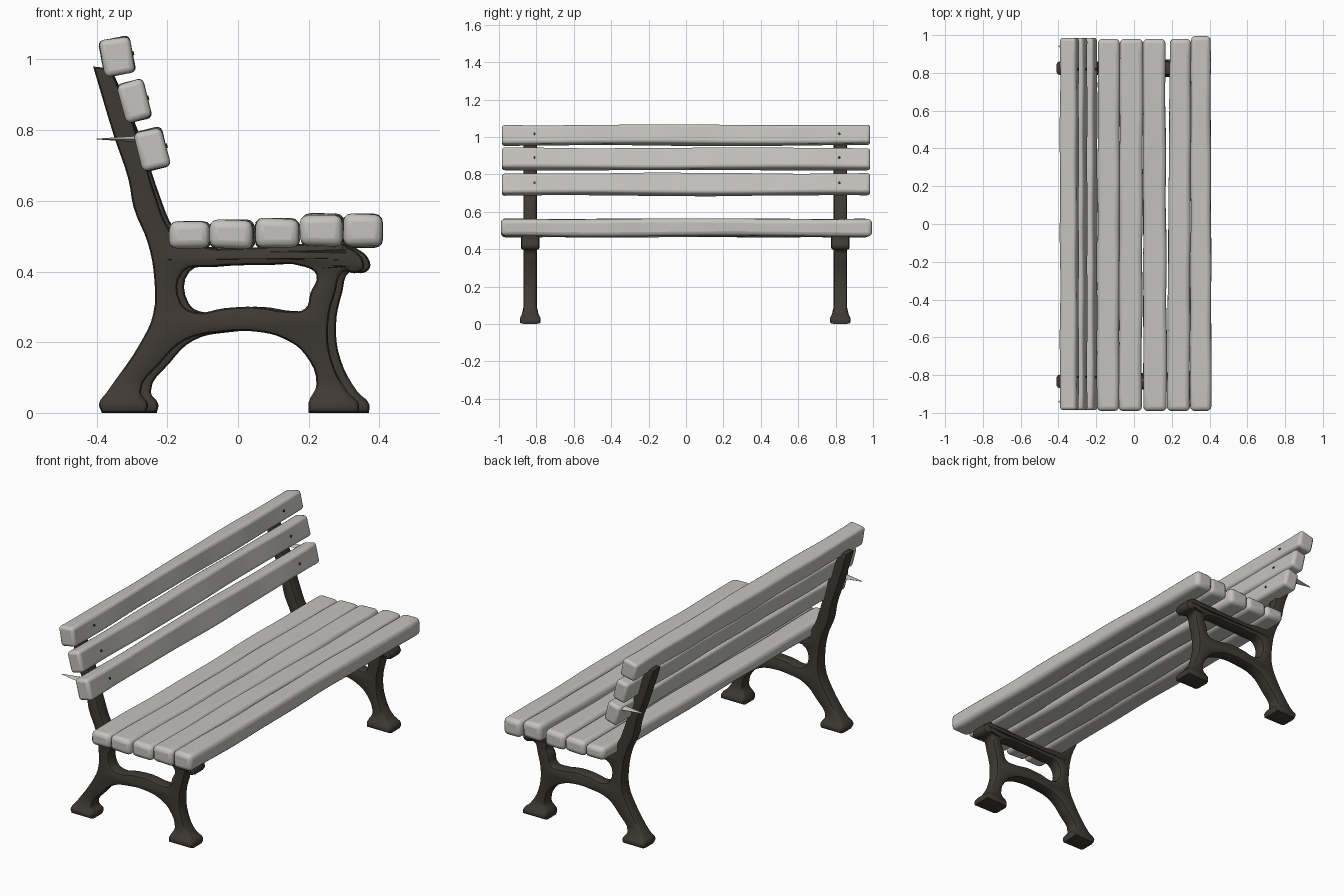
import bpy, bmesh, math, random
from mathutils import Vector, Matrix

random.seed(4)
if "Cube" in bpy.data.objects:
    bpy.data.objects.remove(bpy.data.objects["Cube"])


def material(name, rgb):
    m = bpy.data.materials.new(name)
    m.use_nodes = True
    m.diffuse_color = (*rgb, 1)
    bsdf = m.node_tree.nodes["Principled BSDF"]
    bsdf.inputs["Base Color"].default_value = (*rgb, 1)
    bsdf.inputs["Roughness"].default_value = 0.8
    return m


WOOD = material("weathered grey wood", (0.55, 0.54, 0.51))
IRON = material("dark brown iron", (0.05, 0.042, 0.033))


def add(name, mesh, mat, angle=40):
    mesh.materials.clear()
    mesh.materials.append(mat)
    ob = bpy.data.objects.new(name, mesh)
    bpy.context.collection.objects.link(ob)
    bpy.ops.object.select_all(action="DESELECT")
    ob.select_set(True)
    bpy.context.view_layer.objects.active = ob
    bpy.ops.object.shade_smooth_by_angle(angle=math.radians(angle))
    return ob


def plank(name, near, far, size0, size1, lean, y0, y1, bevel):
    """Loft a hand-hewn board between two end centres, given (x, z)."""
    bm = bmesh.new()
    rings, steps = [], 24
    turn = Matrix.Rotation(-math.radians(lean), 3, "Y")
    phases = [random.uniform(0, 6.28) for _ in range(8)]
    corners = [(-1, -1), (1, -1), (1, 1), (-1, 1)]
    for i in range(steps + 1):
        t = i / steps
        mid = Vector(near).lerp(Vector(far), t)
        size = Vector(size0).lerp(Vector(size1), t)
        ring = []
        for k, (sx, sz) in enumerate(corners):
            wave = 0.003 * math.sin(9 * t + phases[k])
            chop = 0.002 * math.sin(23 * t + phases[k + 4])
            p = turn @ Vector((sx * (size.x / 2 + chop), 0, sz * (size.y / 2 + wave)))
            ring.append(bm.verts.new((mid.x + p.x, y0 + (y1 - y0) * t, mid.y + p.z)))
        rings.append(ring)
    for a, b in zip(rings, rings[1:]):
        for k in range(4):
            n = (k + 1) % 4
            bm.faces.new((a[k], b[k], b[n], a[n]))
    bm.faces.new(rings[0])
    bm.faces.new(rings[-1][::-1])
    bmesh.ops.recalc_face_normals(bm, faces=bm.faces)
    mesh = bpy.data.meshes.new(name)
    bm.to_mesh(mesh)
    bm.free()
    ob = add(name, mesh, WOOD, 50)
    mod = ob.modifiers.new("worn edges", "BEVEL")
    mod.width, mod.segments = bevel, 3
    mod.limit_method, mod.angle_limit = "ANGLE", math.radians(45)
    return ob


# Seat boards: x range at each end, then bottom and top height
SEAT = [
    (-0.195, -0.08, -0.19, -0.075, 0.468, 0.54),
    (-0.08, 0.04, -0.075, 0.05, 0.465, 0.545),
    (0.05, 0.175, 0.048, 0.165, 0.465, 0.55),
    (0.175, 0.295, 0.19, 0.302, 0.472, 0.562),
    (0.297, 0.41, 0.302, 0.405, 0.47, 0.562),
]
for i, (a, b, c, d, lo, hi) in enumerate(SEAT):
    z = (lo + hi) / 2
    end = 0.995 if i == 4 else 0.98
    plank(f"seat_board_{i + 1}", ((a + b) / 2, z), ((c + d) / 2, z),
          (b - a, hi - lo), (d - c, hi - lo), 0, -0.99, end, 0.023)

# Backrest boards, leaning backwards, with nail heads on the front face
BACK = [
    ("lower", -0.243, 0.746, 0.08, 0.112, 14),
    ("middle", -0.293, 0.882, 0.075, 0.112, 14),
    ("upper", -0.342, 1.009, 0.088, 0.102, 11),
]


def nail(name, spot, direction):
    bm = bmesh.new()
    turn = Vector(direction).to_track_quat("Z", "Y").to_matrix().to_4x4()
    bmesh.ops.create_cone(bm, cap_ends=True, segments=8, radius1=0.007, radius2=0.006,
                          depth=0.009, matrix=Matrix.Translation(spot) @ turn)
    mesh = bpy.data.meshes.new(name)
    bm.to_mesh(mesh)
    bm.free()
    add(name, mesh, IRON)


for label, x, z, w, h, lean in BACK:
    plank(f"{label}_back_board", (x, z), (x, z), (w, h), (w, h), lean, -0.985, 0.985, 0.016)
    r = math.radians(lean)
    for side, y in (("right", -0.81), ("left", 0.82)):
        face = Vector((math.cos(r), 0, math.sin(r)))
        nail(f"{label}_{side}_nail", Vector((x, y, z)) + face * w / 2, face)

# Splinters sticking out behind the lower back board
for side, y in (("right", -0.94), ("left", 0.94)):
    bm = bmesh.new()
    bmesh.ops.create_cone(bm, cap_ends=True, segments=6, radius1=0.04, radius2=0.004, depth=0.14)
    for v in bm.verts:
        px, py, pz = v.co
        v.co = (-0.33 - pz, y + py * 0.8, 0.775 + px * 0.3)
    bmesh.ops.recalc_face_normals(bm, faces=bm.faces)
    mesh = bpy.data.meshes.new(f"{side}_splinter")
    bm.to_mesh(mesh)
    bm.free()
    add(f"{side}_splinter", mesh, WOOD)

# Cast iron end frame: outline and window in side elevation
OUTLINE = [
    (-0.385, 0.0), (-0.26, 0.0), (-0.255, 0.025), (-0.275, 0.06), (-0.22, 0.14), (-0.15, 0.205),
    (-0.05, 0.228), (0.05, 0.23), (0.13, 0.21), (0.19, 0.165), (0.222, 0.08), (0.2, 0.03),
    (0.2, 0.0), (0.34, 0.0), (0.342, 0.025), (0.31, 0.06), (0.265, 0.15), (0.255, 0.25),
    (0.275, 0.34), (0.3, 0.4), (0.33, 0.395), (0.355, 0.41), (0.35, 0.44), (0.32, 0.465),
    (0.29, 0.48), (-0.16, 0.48), (-0.195, 0.52), (-0.235, 0.62), (-0.265, 0.72), (-0.3, 0.83),
    (-0.36, 0.975), (-0.41, 0.98), (-0.35, 0.78), (-0.31, 0.66), (-0.295, 0.58), (-0.255, 0.48),
    (-0.237, 0.38), (-0.24, 0.28), (-0.275, 0.2), (-0.37, 0.06), (-0.393, 0.025),
]
WINDOW = [
    (-0.155, 0.4), (-0.08, 0.413), (0.06, 0.418), (0.19, 0.413), (0.222, 0.39), (0.205, 0.34),
    (0.19, 0.295), (0.14, 0.288), (0.05, 0.3), (-0.04, 0.296), (-0.12, 0.285), (-0.16, 0.31),
]


def frame(name, y_mid, sway):
    curve = bpy.data.curves.new(name, "CURVE")
    curve.dimensions, curve.fill_mode = "2D", "BOTH"
    curve.extrude, curve.bevel_depth, curve.bevel_resolution = 0.022, 0.014, 1
    curve.offset = -0.014
    for points in (OUTLINE, WINDOW):
        spline = curve.splines.new("BEZIER")
        spline.bezier_points.add(len(points) - 1)
        spline.use_cyclic_u, spline.resolution_u = True, 4
        for bp, (x, z) in zip(spline.bezier_points, points):
            bp.co = (x, z, 0)
            sharp = z < 0.01 or z > 0.97
            bp.handle_left_type = bp.handle_right_type = "VECTOR" if sharp else "AUTO"
    helper = bpy.data.objects.new(name + "_curve", curve)
    bpy.context.collection.objects.link(helper)
    graph = bpy.context.evaluated_depsgraph_get()
    mesh = bpy.data.meshes.new_from_object(helper.evaluated_get(graph))
    bpy.data.objects.remove(helper)
    bm = bmesh.new()
    bm.from_mesh(mesh)
    bmesh.ops.remove_doubles(bm, verts=bm.verts, dist=0.0003)
    for v in bm.verts:
        x, z, depth = v.co
        # Feet and the front scroll are cast thicker than the legs
        wide = 1 + 0.55 * max(0, min(1, (0.07 - z) / 0.04))
        if x > 0.3 and z > 0.37:
            wide = 1.4
        v.co = (x + sway * (1 - z), y_mid - depth * wide, max(0, z))
    bmesh.ops.recalc_face_normals(bm, faces=bm.faces)
    bm.to_mesh(mesh)
    bm.free()
    add(name, mesh, IRON)


frame("right_frame", -0.833, 0.0)
frame("left_frame", 0.825, 0.03)
